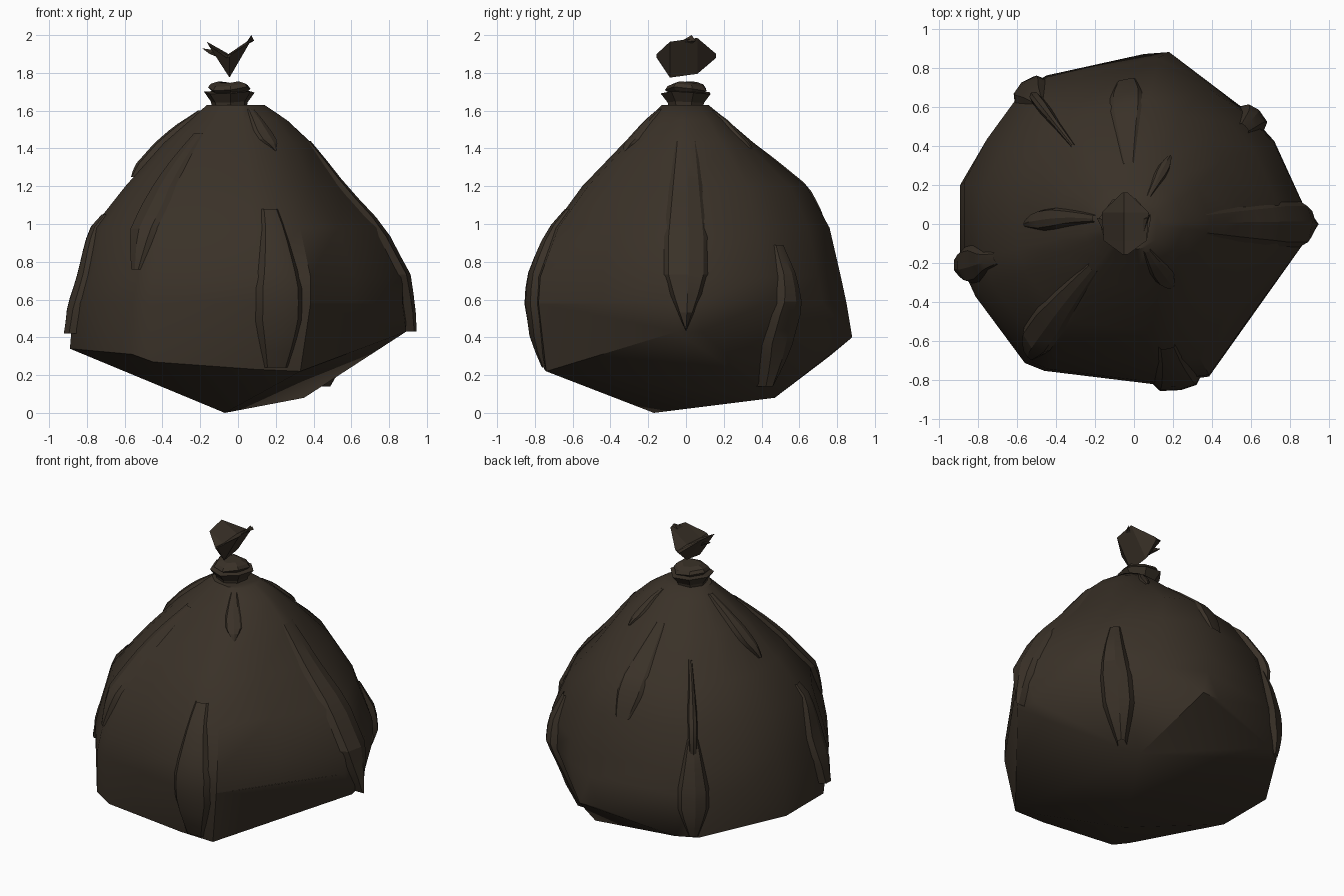
import bpy, bmesh, math
from mathutils import Vector
from mathutils.bvhtree import BVHTree

if "Cube" in bpy.data.objects:
    bpy.data.objects.remove(bpy.data.objects["Cube"])

plastic = bpy.data.materials.new("dark brown plastic")
plastic.use_nodes = True
colour = (0.042, 0.031, 0.021, 1)
plastic.diffuse_color = colour
bsdf = plastic.node_tree.nodes["Principled BSDF"]
bsdf.inputs["Base Color"].default_value = colour
bsdf.inputs["Roughness"].default_value = 0.6


def build(name, verts, faces, smooth=None):
    mesh = bpy.data.meshes.new(name)
    mesh.from_pydata(verts, [], faces)
    mesh.materials.append(plastic)
    obj = bpy.data.objects.new(name, mesh)
    bpy.context.collection.objects.link(obj)
    bpy.ops.object.select_all(action='DESELECT')
    obj.select_set(True)
    bpy.context.view_layer.objects.active = obj
    bpy.ops.object.mode_set(mode='EDIT')
    bpy.ops.mesh.select_all(action='SELECT')
    bpy.ops.mesh.normals_make_consistent(inside=False)
    bpy.ops.object.mode_set(mode='OBJECT')
    if smooth:
        bpy.ops.object.shade_smooth_by_angle(angle=math.radians(smooth))


def loft(rings, closed=True):
    """Join rows of equal length with quads; closed rows form a capped tube."""
    n = len(rings[0])
    verts = [p for ring in rings for p in ring]
    faces = [(r * n + i, r * n + (i + 1) % n, (r + 1) * n + (i + 1) % n, (r + 1) * n + i)
             for r in range(len(rings) - 1) for i in range(n if closed else n - 1)]
    if closed:
        last = len(verts) - n
        faces += [tuple(range(n))[::-1], tuple(range(last, last + n))]
    return verts, faces


# Upper sack: one uneven outline, stretched to the extents of each level
outline = [(.88, .05), (.71, .44), (.57, .6), (.37, .75), (.12, .88), (-.45, .78),
           (-.59, .7), (-.77, .45), (-.89, .22), (-.89, -.2), (-.83, -.38), (-.57, -.73),
           (-.47, -.77), (.1, -.84), (.38, -.8), (.61, -.46), (.86, -.1)]
levels = [  # z, right, left, front, back
    (.58, .87, .9, .82, .85), (.72, .83, .9, .81, .82), (.98, .77, .77, .71, .76),
    (1.2, .6, .56, .55, .64), (1.43, .4, .39, .33, .36), (1.55, .26, .26, .21, .22),
    (1.63, .17, .14, .13, .12)]
rings = []
for z, right, left, front, back in levels:
    ring = []
    for x, y in outline:
        u, v = x / .89, y / (.88 if y > 0 else .84)
        # rounder towards the neck
        k = min(1, max(0, (z - 1.1) / .45))
        s = 1 + k * (1 / math.hypot(u, v) - 1)
        u, v = u * s, v * s
        ring.append((u * (left if u > 0 else right), v * (back if v > 0 else front), z))
    rings.append(ring)
verts, faces = loft(rings)
faces.pop(-2)

# Lower sack: taut facets between the hanging corners and the lowest point
corners = [(.89, -.05, .43), (.86, .08, .43), (.18, .88, .4), (.05, .87, .4), (-.45, .76, .3),
           (-.57, .68, .29), (-.89, .2, .34), (-.89, -.2, .34), (-.56, -.71, .31),
           (-.45, -.74, .27), (.1, -.75, .23), (.33, -.74, .22), (.35, .47, .08), (-.07, -.17, 0)]
bm = bmesh.new()
hull = bmesh.ops.convex_hull(bm, input=[bm.verts.new(p) for p in rings[0] + corners])
bmesh.ops.delete(bm, geom=list({e for e in hull["geom_interior"] + hull["geom_unused"]
                                if isinstance(e, bmesh.types.BMVert)}), context='VERTS')
lid = [f for f in bm.faces if all(abs(v.co.z - levels[0][0]) < 1e-4 for v in f.verts)]
bmesh.ops.delete(bm, geom=lid, context='FACES')
points = [bm.verts.new(p) for p in verts]
for face in faces:
    bm.faces.new([points[i] for i in face])
bmesh.ops.remove_doubles(bm, verts=bm.verts, dist=.001)
bm.verts.index_update()
verts = [v.co.copy() for v in bm.verts]
faces = [[v.index for v in f.verts] for f in bm.faces]
bm.free()
build("sack_body", verts, faces, 42)
tree = BVHTree.FromPolygons(verts, faces)


def surface(angle, z):
    d = Vector((math.cos(angle), math.sin(angle), 0))
    return tree.ray_cast(Vector((0, 0, z)) + d * 2, -d)[0], d


# Leaf-shaped folds running down the sack: two flanks and a raised flat band
def fold(name, degrees, top, bottom, width, bulge, start=.35, end=.3, tip=0, turn=0):
    rows = []
    for step in range(11):
        t = step / 10
        z = top + (bottom - top) * t
        p, d = surface(math.radians(degrees + turn * t), z)
        side = Vector((-d.y, d.x, 0))
        w = width / 2 * min(1, start + (1 - start) * t * 2, end + (1 - end) * (1 - t) * 3.5)
        height = bulge * min(1, .3 + 3 * t, .3 + 4 * (1 - t)) + tip * t ** 5
        row = []
        for s, lift in ((-1, 0), (-.75, .8), (.1, 1), (.75, .7), (1, 0)):
            q = p + side * (w * s)
            hit, e = surface(math.atan2(q.y, q.x), z)
            row.append(hit + d * (height * lift - (.004 if lift == 0 else 0)))
        rows.append(row)
    build(name, *loft(rows, closed=False), 20)


fold("front_fold", 285, 1.08, .24, .25, .05, end=.5)
fold("front_right_fold", 227, 1.48, .76, .19, .035, end=.4, turn=4)
fold("left_side_fold", 0, 1.44, .43, .25, .025, start=.5, end=0, tip=.06)
fold("back_left_fold", 41, .89, .14, .2, .05, turn=2, tip=.06)
fold("back_fold", 95, 1.46, .98, .17, .025, end=.6, turn=-2)
fold("back_right_fold", 128, .92, .3, .2, .04)
fold("back_right_crease", 128, 1.32, .8, .06, .05, end=.8)
fold("right_side_fold", 172, 1.6, 1.25, .11, .05, turn=8)
fold("lower_right_fold", 194, 1.05, .42, .2, .03, end=.6, tip=.04)
fold("neck_front_fold", 296, 1.61, 1.38, .11, .025, turn=6, end=0)
fold("neck_back_fold", 62, 1.6, 1.4, .06, .025)


# Gathered neck: an uneven collar with a flared lip
def collar(name, steps):
    rings = []
    for z, r, lean in steps:
        rings.append([(-.045 + r * math.cos(a), r * math.sin(a) + .003,
                       z + lean * math.cos(a * 2 + 1))
                      for a in (math.tau * (i + .3) / 7 for i in range(7))])
    build(name, *loft(rings))


collar("neck_collar", [(1.62, .095, 0), (1.645, .1, .004), (1.695, .138, .008), (1.7, .09, .004)])
collar("neck_lip", [(1.685, .08, 0), (1.715, .115, .012), (1.735, .1, .01), (1.75, .06, .006)])

# Loose tuft: a V-shaped cross-section that tapers to both ends
tuft = []
for y, base, tip, half, top in ((-.155, 1.885, 1.9, .015, 1.895), (-.085, 1.775, 1.965, .11, 1.89),
                                (.06, 1.795, 1.985, .12, 1.9), (.16, 1.885, 1.9, .015, 1.895)):
    tuft.append([(-.045, y, base), (-.045 - half, y, tip - .02), (-.05, y, top), (-.045 + half, y, tip)])
build("tied_tuft", *loft(tuft))

# Small torn points on the tuft
sides = [(0, 1, 2), (0, 2, 3), (0, 3, 1), (1, 3, 2)]
build("tuft_left_point", [(.03, .02, 1.94), (.085, .05, 1.97), (.07, .03, 2.0), (.05, -.04, 1.96)], sides)
build("tuft_right_point", [(-.1, .0, 1.88), (-.19, .03, 1.93), (-.15, -.05, 1.9), (-.12, .02, 1.92)], sides)
